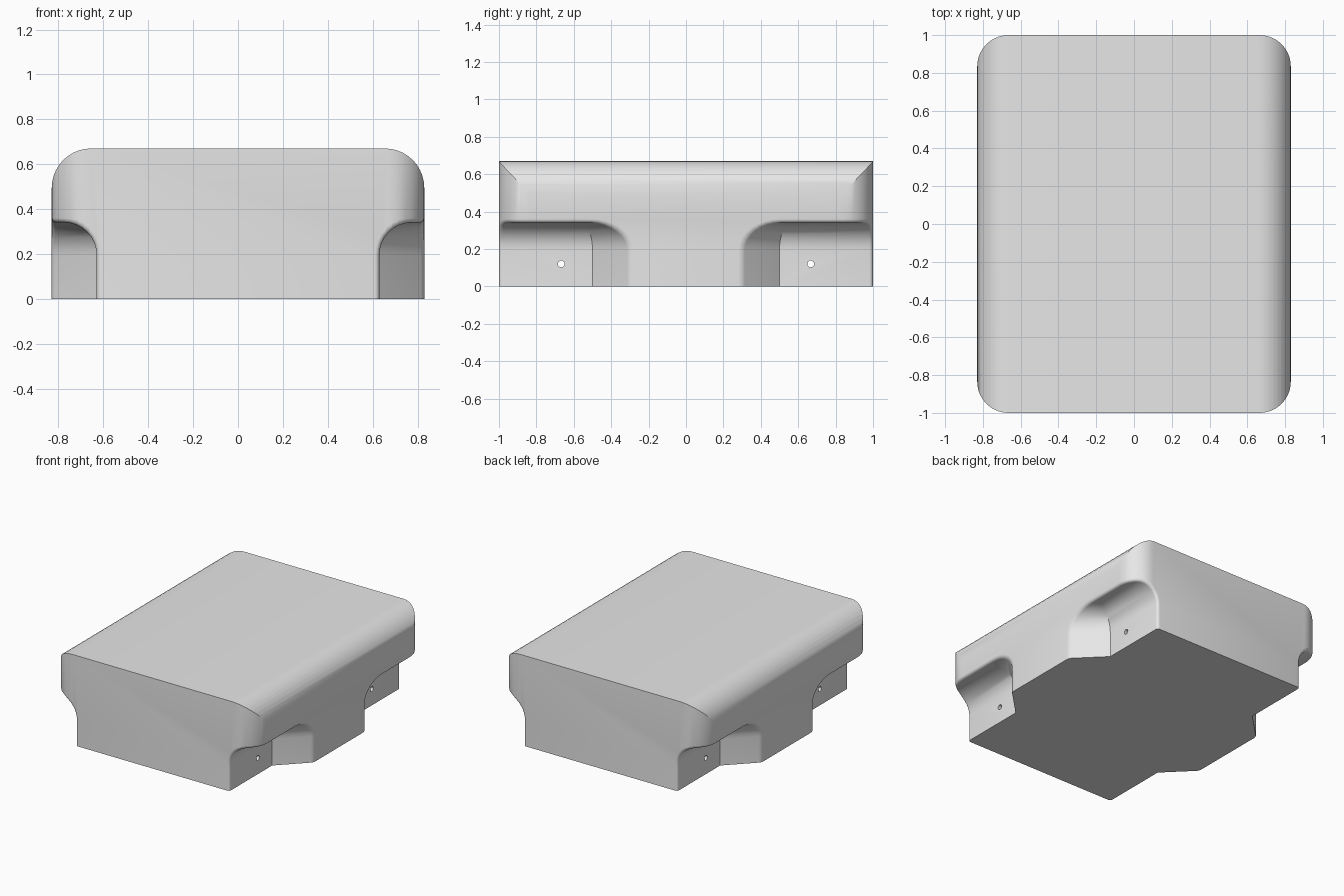
import bpy, bmesh
from math import sin, cos, pi, tan, sqrt
from mathutils import Matrix, Vector

old = bpy.data.objects.get("Cube")
if old:
    bpy.data.objects.remove(old, do_unlink=True)

W, L, H = 0.83, 1.0, 0.67        # half width, half length, height
WALL, BEND = 0.63, 0.50          # well wall x, and y where it turns outward
CEIL, FILLET = 0.34, 0.145       # well ceiling and its inner radius

grey = bpy.data.materials.new("plain grey")
grey.use_nodes = True
grey.diffuse_color = (0.8, 0.8, 0.8, 1)
grey.node_tree.nodes["Principled BSDF"].inputs["Base Color"].default_value = (0.8, 0.8, 0.8, 1)


def make(name, bm):
    bmesh.ops.recalc_face_normals(bm, faces=bm.faces)
    mesh = bpy.data.meshes.new(name)
    bm.to_mesh(mesh)
    bm.free()
    mesh.materials.append(grey)
    ob = bpy.data.objects.new(name, mesh)
    bpy.context.collection.objects.link(ob)
    return ob


def arc(cx, cy, r, start, n=10):
    return [(cx + r * cos(start + pi / 2 * i / n), cy + r * sin(start + pi / 2 * i / n))
            for i in range(n + 1)]


def prism(name, outline, a, b, place):
    """Extrude an outline from a to b; place maps (u, v, w) to a point."""
    bm = bmesh.new()
    rings = [[bm.verts.new(place(u, v, w)) for u, v in outline] for w in (a, b)]
    loft(bm, rings)
    return make(name, bm)


def loft(bm, rings):
    n = len(rings[0])
    for r, s in zip(rings, rings[1:]):
        for i in range(n):
            bm.faces.new((r[i], r[(i + 1) % n], s[(i + 1) % n], s[i]))
    bm.faces.new(rings[0])
    bm.faces.new(rings[-1])


def combine(ob, cutter, operation):
    mod = ob.modifiers.new("cut", 'BOOLEAN')
    mod.operation = operation
    mod.solver = 'EXACT'
    mod.object = cutter
    bpy.context.view_layer.update()
    deps = bpy.context.evaluated_depsgraph_get()
    mesh = bpy.data.meshes.new_from_object(ob.evaluated_get(deps))
    ob.modifiers.clear()
    ob.data = mesh
    bpy.data.objects.remove(cutter, do_unlink=True)


# Body: rounded plan crossed with a profile rounded along the top sides
R = 0.165
plan = (arc(W - R, L - R, R, 0) + arc(R - W, L - R, R, pi / 2)
        + arc(R - W, R - L, R, pi) + arc(W - R, R - L, R, 3 * pi / 2))
T = 0.175
profile = [(-W - 0.0, -0.2), (W, -0.2)] + arc(W - T, H - T, T, 0) + arc(T - W, H - T, T, pi / 2)
body = prism("body", plan, 0, 1, lambda u, v, w: (u, v, w))
combine(body, prism("top_profile", profile, -1.5, 1.5, lambda u, v, w: (u, w, v)), 'INTERSECT')

# Wheel wells: a filleted section swept along the bent inner wall
section = [(0, -0.1)] + [(FILLET - u, CEIL - FILLET + v) for u, v in arc(0, 0, FILLET, 0, 8)]
section += [(0.6, CEIL), (0.6, -0.1)]
path = [((WALL, -1.3), (1, 0)),
        ((WALL, -BEND), (1, -tan(pi / 8))),
        ((WALL + 0.6, 0.6 - BEND), (sqrt(0.5), -sqrt(0.5)))]
for sx in (1, -1):
    for sy in (1, -1):
        bm = bmesh.new()
        loft(bm, [[bm.verts.new((sx * (p[0] + d * m[0]), sy * (p[1] + d * m[1]), z))
                   for d, z in section] for p, m in path])
        combine(body, make("well_cutter", bm), 'DIFFERENCE')

# Soft lip around each well opening
bm = bmesh.new()
bm.from_mesh(body.data)
bmesh.ops.remove_doubles(bm, verts=bm.verts, dist=0.002)
lip = []
for e in bm.edges:
    z = (e.verts[0].co.z + e.verts[1].co.z) / 2
    if 0.005 < z < 0.4 and len(e.link_faces) == 2 and e.calc_face_angle_signed() > 0.45:
        lip.append(e)
bmesh.ops.bevel(bm, geom=lip, offset=0.02, offset_type='OFFSET', segments=4, profile=0.5,
                affect='EDGES', clamp_overlap=False)
bm.to_mesh(body.data)
bm.free()

# Axle holes straight through the body
for y in (-0.667, 0.667):
    bm = bmesh.new()
    turn = Matrix.Translation(Vector((0, y, 0.12))) @ Matrix.Rotation(pi / 2, 4, 'Y')
    bmesh.ops.create_cone(bm, cap_ends=True, segments=24, radius1=0.018, radius2=0.018,
                          depth=2, matrix=turn)
    combine(body, make("axle_cutter", bm), 'DIFFERENCE')

# Smooth curves, sharp corners
for ob in bpy.context.selected_objects:
    ob.select_set(False)
body.select_set(True)
bpy.context.view_layer.objects.active = body
bpy.ops.object.shade_smooth_by_angle(angle=pi / 6)
